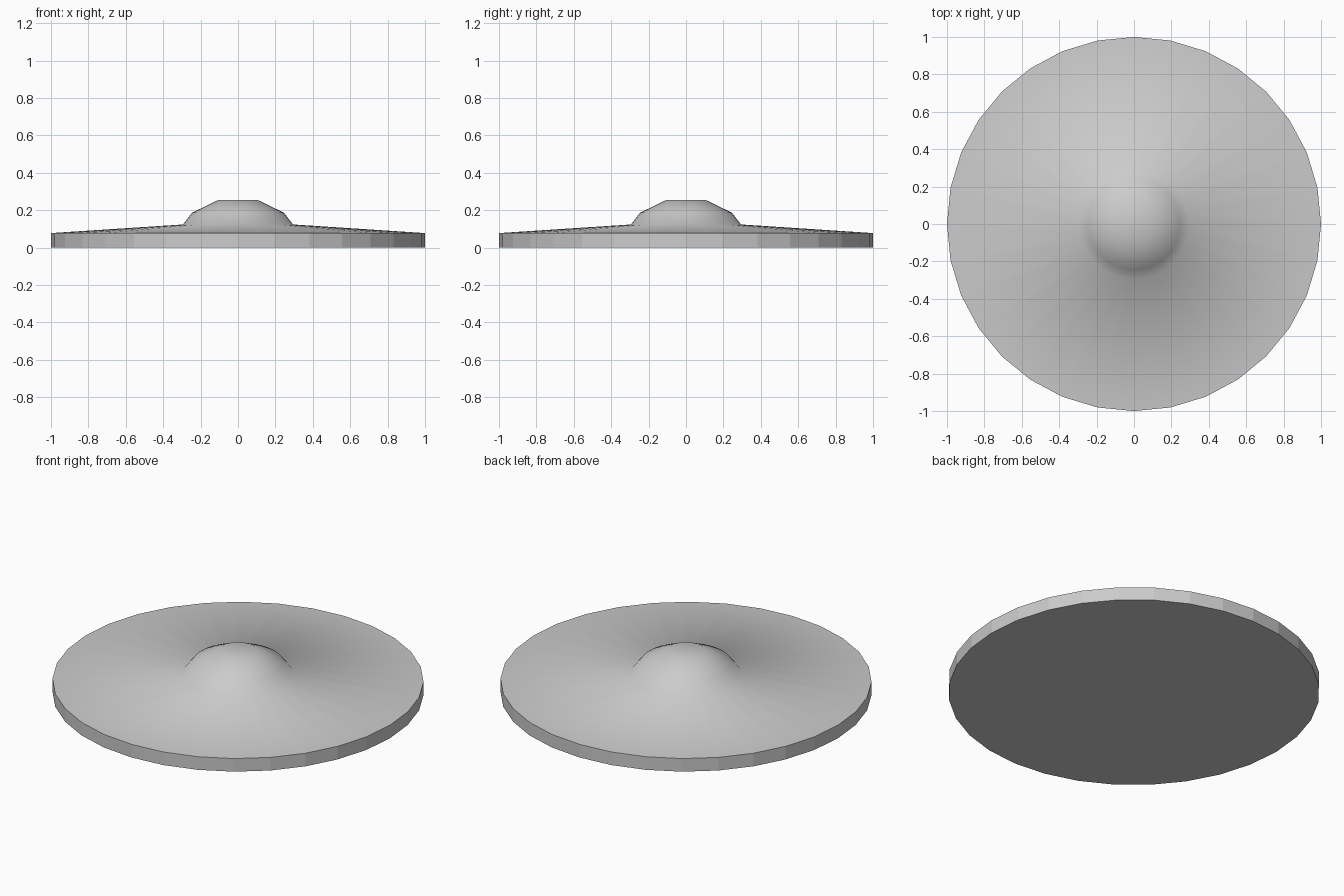
import bpy, bmesh
from math import cos, sin, tau

if "Cube" in bpy.data.objects:
    bpy.data.objects.remove(bpy.data.objects["Cube"])

SIDES = 32


def lathe(name, profile, smooth_from):
    """Spin (radius, z) points around z, cap both ends, smooth bands from a given index."""
    bm = bmesh.new()
    rings = [[bm.verts.new((r * cos(tau * i / SIDES), r * sin(tau * i / SIDES), z))
              for i in range(SIDES)] for r, z in profile]
    bm.faces.new(reversed(rings[0]))
    for band, (low, high) in enumerate(zip(rings, rings[1:])):
        for i in range(SIDES):
            j = (i + 1) % SIDES
            face = bm.faces.new((low[i], low[j], high[j], high[i]))
            face.smooth = band >= smooth_from
    bm.faces.new(rings[-1]).smooth = True
    # crisp rim and dome base
    bm.edges.ensure_lookup_table()
    for e in bm.edges:
        if len(e.link_faces) == 2 and e.calc_face_angle() > 0.61:
            e.smooth = False
    mesh = bpy.data.meshes.new(name)
    bm.to_mesh(mesh)
    bm.free()
    obj = bpy.data.objects.new(name, mesh)
    bpy.context.collection.objects.link(obj)
    return obj


# shallow disc with faceted rim, sloped top and rounded central boss
lathe("domed_disc", [(1.0, 0.0), (1.0, 0.078), (0.295, 0.124),
                     (0.245, 0.187), (0.105, 0.255)], smooth_from=1)
